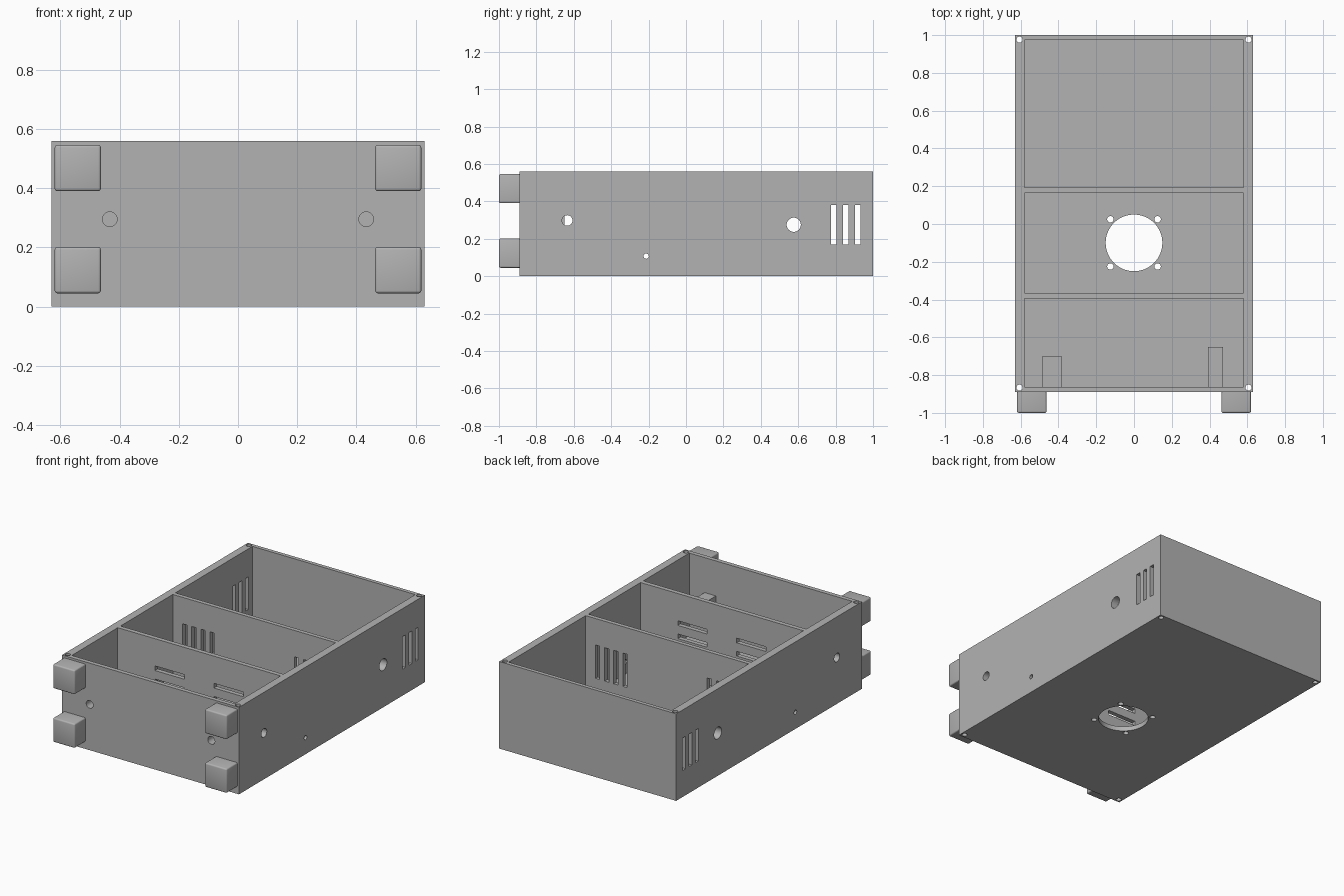
import bpy
import bmesh
from math import radians
from mathutils import Matrix, Vector

old = bpy.data.objects.get("Cube")
if old:
    bpy.data.objects.remove(old, do_unlink=True)

grey = bpy.data.materials.new("plain grey")
grey.use_nodes = True
grey.diffuse_color = (0.45, 0.45, 0.45, 1)
grey.node_tree.nodes["Principled BSDF"].inputs["Base Color"].default_value = grey.diffuse_color

SIDES = (-1, 1)
TURN = {"x": Matrix.Rotation(radians(90), 4, "Y"),
        "y": Matrix.Rotation(radians(90), 4, "X"),
        "z": Matrix.Identity(4)}


def box(bm, lo, hi):
    """Add a box between two opposite corners."""
    lo, hi = Vector(lo), Vector(hi)
    mat = Matrix.Translation((lo + hi) / 2) @ Matrix.Diagonal((*(hi - lo), 1))
    bmesh.ops.create_cube(bm, size=1, matrix=mat)


def rod(bm, axis, centre, radius, length, sides=32):
    """Add a closed cylinder along one axis."""
    bmesh.ops.create_cone(bm, cap_ends=True, segments=sides, radius1=radius, radius2=radius,
                          depth=length, matrix=Matrix.Translation(centre) @ TURN[axis])


def make(name, bm):
    bmesh.ops.recalc_face_normals(bm, faces=bm.faces)
    mesh = bpy.data.meshes.new(name)
    bm.to_mesh(mesh)
    bm.free()
    mesh.materials.append(grey)
    obj = bpy.data.objects.new(name, mesh)
    bpy.context.collection.objects.link(obj)
    return obj


def finish(obj, cutters=()):
    """Cut the part, then smooth only its round surfaces."""
    bpy.ops.object.select_all(action="DESELECT")
    bpy.context.view_layer.objects.active = obj
    obj.select_set(True)
    for cutter in cutters:
        mod = obj.modifiers.new("cut", "BOOLEAN")
        mod.operation = "DIFFERENCE"
        mod.solver = "EXACT"
        mod.object = cutter
        bpy.ops.object.modifier_apply(modifier=mod.name)
    bpy.ops.object.shade_smooth_by_angle(angle=radians(30))


# Three open compartments
bm = bmesh.new()
for y0, y1 in ((-0.862, -0.395), (-0.366, 0.165), (0.192, 0.975)):
    box(bm, (-0.58, y0, 0.03), (0.58, y1, 0.7))
cavities = make("compartment_cutter", bm)

# Every hole and slot
bm = bmesh.new()
rod(bm, "z", (0, -0.1, 0), 0.15, 0.2, 64)
for sx in SIDES:
    # Screw holes around the fan opening and at the corners
    for sy in SIDES:
        rod(bm, "z", (0.125 * sx, -0.1 + 0.125 * sy, 0), 0.017, 0.2)
    for y in (-0.866, 0.976):
        rod(bm, "z", (0.606 * sx, y, 0.3), 0.016, 0.8)
    # Side wall holes and vents
    for y, z, r in ((-0.635, 0.298, 0.028), (-0.213, 0.107, 0.014), (0.576, 0.275, 0.038)):
        rod(bm, "x", (0.6 * sx, y, z), r, 0.2)
    for i in range(3):
        y = 0.79 + 0.064 * i
        box(bm, (0.6 * sx - 0.1, y - 0.015, 0.17), (0.6 * sx + 0.1, y + 0.015, 0.38))
    # Front wall holes
    rod(bm, "y", (0.433 * sx, -0.77, 0.295), 0.025, 0.3)
    # Horizontal slots in the front divider
    for z in (0.2, 0.285, 0.37):
        box(bm, (0.21 * sx - 0.105, -0.42, z - 0.015), (0.21 * sx + 0.105, -0.34, z + 0.015))
    # Upright slots in the rear divider
    for i in range(4):
        x = sx * (0.3 + 0.065 * i)
        box(bm, (x - 0.015, 0.14, 0.175), (x + 0.015, 0.22, 0.39))
holes = make("hole_cutter", bm)

# Case
bm = bmesh.new()
box(bm, (-0.63, -0.89, 0), (0.63, 1, 0.56))
finish(make("case", bm), (cavities, holes))

# Blocks behind the front wall holes
for name, x, half, back in (("left_front_block", 0.431, 0.04, -0.65),
                            ("right_front_block", -0.435, 0.05, -0.7)):
    bm = bmesh.new()
    box(bm, (x - half, -0.864, 0.295 - half), (x + half, back, 0.295 + half))
    finish(make(name, bm), (holes,))

for cutter in (cavities, holes):
    bpy.data.objects.remove(cutter, do_unlink=True)

# Feet with softened edges
for side, sx in (("right", -1), ("left", 1)):
    for level, z in (("lower", 0.045), ("upper", 0.39)):
        bm = bmesh.new()
        box(bm, (0.541 * sx - 0.078, -1, z), (0.541 * sx + 0.078, -0.888, z + 0.156))
        edges = [e for e in bm.edges if any(v.co.y < -0.95 for v in e.verts)]
        bmesh.ops.bevel(bm, geom=edges, offset=0.009, segments=3, profile=0.5, affect="EDGES")
        finish(make(f"{side}_{level}_foot", bm))
